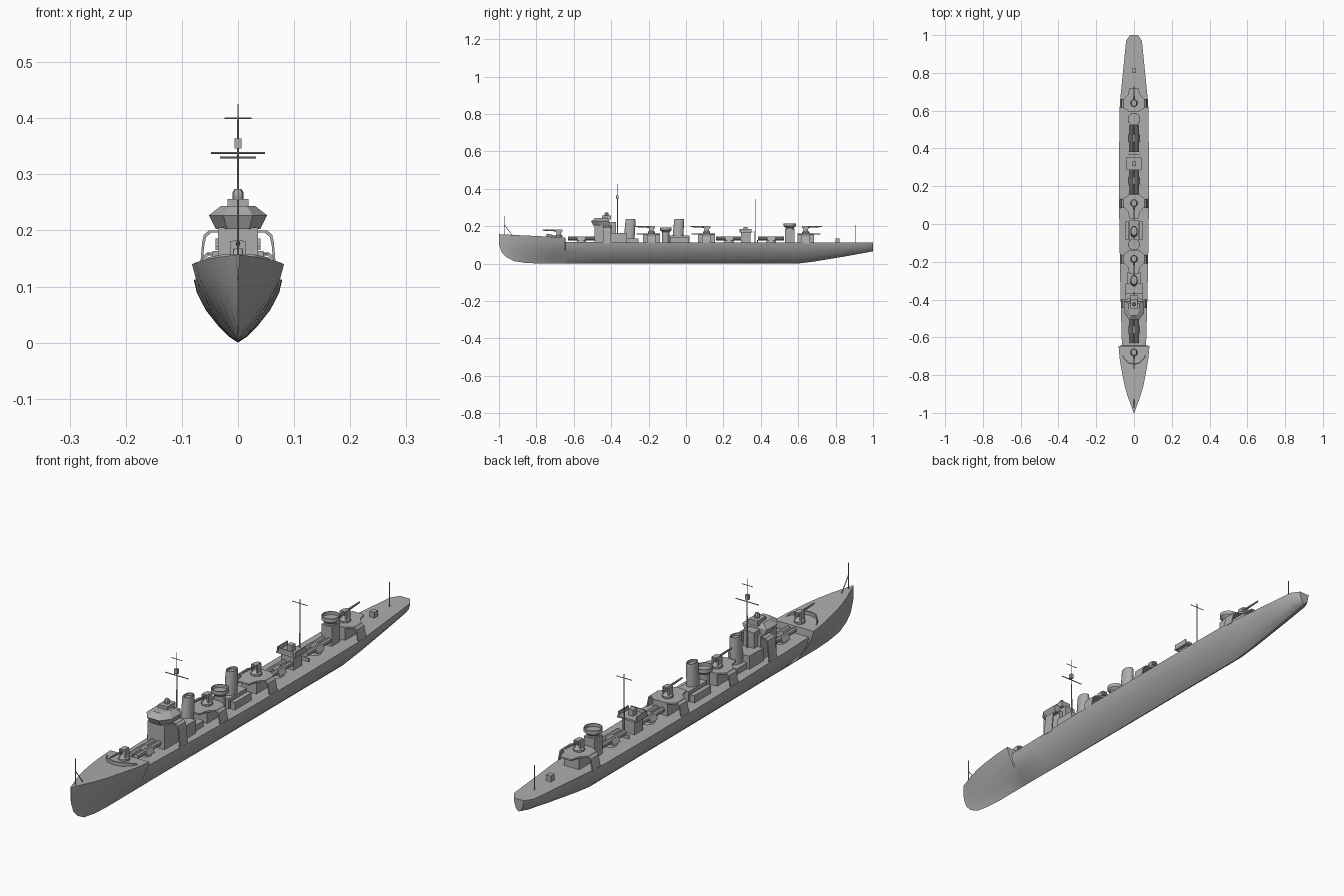
import bpy, bmesh, math
from mathutils import Vector

if "Cube" in bpy.data.objects:
    bpy.data.objects.remove(bpy.data.objects["Cube"])

grey = bpy.data.materials.new("warship_grey")
grey.diffuse_color = (0.42, 0.42, 0.42, 1)
grey.use_nodes = True
grey.node_tree.nodes["Principled BSDF"].inputs["Base Color"].default_value = grey.diffuse_color


def make(name, verts, faces, smooth=True):
    me = bpy.data.meshes.new(name)
    me.from_pydata([tuple(v) for v in verts], [], faces)
    bm = bmesh.new()
    bm.from_mesh(me)
    bmesh.ops.remove_doubles(bm, verts=bm.verts, dist=1e-5)
    bmesh.ops.recalc_face_normals(bm, faces=bm.faces)
    bm.to_mesh(me)
    bm.free()
    me.materials.append(grey)
    ob = bpy.data.objects.new(name, me)
    bpy.context.collection.objects.link(ob)
    if smooth:
        bpy.ops.object.select_all(action='DESELECT')
        ob.select_set(True)
        bpy.context.view_layer.objects.active = ob
        bpy.ops.object.shade_smooth_by_angle(angle=math.radians(35))
    return ob


def loft(name, rings, smooth=True):
    """Skin closed rings of equal length and cap both ends."""
    n = len(rings[0])
    verts = [v for r in rings for v in r]
    faces = [(i * n + j, i * n + (j + 1) % n, (i + 1) * n + (j + 1) % n, (i + 1) * n + j)
             for i in range(len(rings) - 1) for j in range(n)]
    faces += [tuple(range(n)), tuple(range(len(verts) - n, len(verts)))]
    return make(name, verts, faces, smooth)


def box(name, x, y, z):
    """Box from (min, max) ranges; a single x value is a half width."""
    if not isinstance(x, tuple):
        x = (-x, x)
    return loft(name, [[(x[0], y[0], h), (x[1], y[0], h), (x[1], y[1], h), (x[0], y[1], h)]
                       for h in z], False)


def rod(name, a, b, r1, r2=None, n=8):
    a, b = Vector(a), Vector(b)
    q = (b - a).to_track_quat('Z', 'Y')
    ring = lambda c, r: [c + q @ Vector((r * math.cos(t), r * math.sin(t), 0))
                         for t in [2 * math.pi * k / n for k in range(n)]]
    return loft(name, [ring(a, r1), ring(b, r1 if r2 is None else r2)])


def stack(name, y, levels, n=16):
    """Upright body of elliptical rings: (z, x radius, y radius, y shift)."""
    return loft(name, [[(rx * math.cos(2 * math.pi * k / n),
                         y + s + ry * math.sin(2 * math.pi * k / n), z) for k in range(n)]
                       for z, rx, ry, s in levels])


def extrude(name, profile, y0, y1):
    return loft(name, [[(x, y, z) for x, z in profile] for y in (y0, y1)], False)


# Hull: stations of (y, half width, deck z, keel z, fullness power)
stations = [(-1, .002, .157, .10, 1.5), (-.985, .007, .156, .06, 1.5), (-.96, .016, .155, .034, 1.5),
            (-.92, .031, .153, .013, 1.45), (-.86, .049, .150, .004, 1.4), (-.79, .063, .147, 0, 1.35),
            (-.72, .075, .143, 0, 1.3), (-.646, .082, .140, 0, 1.3), (-.643, .064, .115, 0, 1.1),
            (-.5, .068, .114, 0, 1), (-.3, .073, .113, 0, 1), (0, .078, .112, 0, 1), (.3, .079, .112, 0, 1),
            (.6, .077, .112, 0, .95), (.68, .071, .112, .010, .9), (.85, .054, .112, .038, .75),
            (.97, .042, .112, .060, .6), (1, .021, .112, .066, .6)]
section = [(.20, .10), (.42, .25), (.73, .52), (.93, .80), (1, 1)]
rings = []
for y, w, zd, zk, p in stations:
    side = [(w * f ** p, y, zk + (zd - zk) * h) for f, h in section]
    rings.append([(0, y, zk)] + side + [(0, y, zd)] + [(-x, b, c) for x, b, c in reversed(side)])
loft("hull", rings)

# Breakwater on the forecastle
for s in (-1, 1):
    loft("breakwater", [[(s * x, y, .142), (s * x, y + .006, .142), (s * x, y + .006, z), (s * x, y, z)]
                        for x, y, z in ((0, -.745, .157), (.03, -.738, .157), (.055, -.712, .152),
                                        (.062, -.695, .143))], False)


def gun(y, z, d):
    stack("gun_pedestal", y, [(z, .02, .02, 0), (z + .008, .02, .02, 0), (z + .02, .010, .010, 0),
                              (z + .034, .009, .009, 0)], 10)
    box("gun_breech", .008, (y - .014, y + .016), (z + .026, z + .042))
    for s in (-1, 1):
        box("gun_cheek", (s * .011 - .003, s * .011 + .003), (y - .012, y + .012), (z + .012, z + .04))
    rod("gun_barrel", (0, y - d * .02, z + .034), (0, y + d * .087, z + .038), .005, .003)


def saddle(name, y0, y1, top, low, foot):
    """Platform bridging the deck, with legs curving down to the deck edge."""
    o = [(foot, low), (foot - .006, top - .022), (foot - .009, top - .008), (foot - .018, top)]
    i = [(x - .004, z - (.004 if z > low else 0)) for x, z in reversed(o)]
    extrude(name, o + [(-x, z) for x, z in reversed(o)] + [(-x, z) for x, z in reversed(i)] + i, y0, y1)


# Guns: forecastle, two midships, one aft
gun(-.68, .141, -1)
for y, d in ((-.185, -1), (.11, -1), (.64, 1)):
    plate = [(-.026, -d * .045), (.026, -d * .045), (.055, -d * .025), (.055, d * .02),
             (.032, d * .045), (.024, d * .08), (-.024, d * .08), (-.032, d * .045),
             (-.055, d * .02), (-.055, -d * .025)]
    loft("gun_platform", [[(x, y + v, z) for x, v in plate] for z in (.155, .161)], False)
    box("gun_deckhouse", .032, (y - .045, y + .045), (.11, .156))
    saddle("platform_legs", y - .024, y + .022, .160, .108, .074)
    gun(y, .16, d)

# Twin torpedo mounts on turntables
for y in (-.56, .23, .455):
    stack("torpedo_turntable", y, [(.11, .028, .028, 0), (.124, .022, .022, 0)], 12)
    for s in (-1, 1):
        rod("torpedo_tube", (s * .0125, y - .07, .134), (s * .0125, y + .07, .134), .010, n=10)
    extrude("torpedo_saddle", [(-.03, .122), (.03, .122), (.02, .141), (-.02, .141)], y - .02, y + .02)

# Bridge: lower house, flared wheelhouse, faceted roof
box("bridge_house", .036, (-.49, -.395), (.11, .205))
box("bridge_rear_house", .045, (-.40, -.315), (.11, .163))


def bridge_ring(w, f, b, z):
    return [(-w, b, z), (-w, f + .035, z), (-w * .5, f, z), (w * .5, f, z), (w, f + .035, z), (w, b, z)]


loft("wheelhouse", [bridge_ring(.040, -.495, -.41, .203), bridge_ring(.052, -.507, -.41, .227),
                    bridge_ring(.030, -.485, -.42, .244)], False)
saddle("bridge_wings", -.445, -.40, .200, .108, .070)
box("bridge_rear_cabin", .022, (-.41, -.375), (.16, .222))
box("director_base", .019, (-.45, -.40), (.235, .256))
stack("director", -.425, [(.25, .008, .008, 0), (.259, .010, .010, 0), (.268, .010, .010, 0),
                          (.274, .006, .006, 0)], 8)

# Funnels with raked tops and inset mouths
for y in (-.297, -.037):
    stack("funnel", y, [(.11, .021, .031, -.008), (.13, .020, .029, -.007), (.225, .019, .027, 0),
                        (.237, .017, .025, 0), (.237, .014, .021, 0), (.228, .014, .021, 0)], 20)
box("funnel_house_forward", .035, (-.335, -.255), (.11, .135))
box("funnel_house_aft", .024, (-.09, .02), (.11, .150))
for s in (-1, 1):
    box("funnel_side_locker", (s * .037 - .009, s * .037 + .009), (-.085, .015), (.11, .140))


def tub(y, z0, z1, r):
    stack("bandstand", y, [(z0, r * .65, r * .65, 0), (z1 - .024, r * .65, r * .65, 0),
                           (z1 - .014, r, r, 0), (z1, r, r, 0), (z1, r * .9, r * .9, 0),
                           (z1 - .012, r * .9, r * .9, 0)], 16)


# Midships and aft bandstands
tub(-.108, .11, .193, .031)
tub(.555, .11, .215, .033)
box("aft_bandstand_house", .022, (.53, .58), (.11, .185))

# Aft control house with screens
box("aft_control_house", .026, (.295, .345), (.11, .17))
box("aft_control_platform", .040, (.285, .355), (.165, .172))
for s in (-1, 1):
    box("control_side_screen", (s * .038 - .002, s * .038 + .002), (.29, .35), (.17, .186))
box("control_front_screen", .03, (.285, .289), (.17, .186))
box("searchlight", .010, (.308, .33), (.17, .196))
box("mast_crosstree_base", .03, (.38, .384), (.11, .125))

# Masts, yards and staffs
rod("foremast", (0, -.366, .11), (0, -.366, .425), .0028, .0012)
box("crows_nest", .006, (-.374, -.362), (.346, .364))
rod("upper_yard", (-.024, -.366, .40), (.024, -.366, .40), .0013)
rod("lower_yard", (-.048, -.366, .338), (.048, -.366, .338), .0018)
rod("mainmast", (0, .37, .11), (0, .37, .345), .0028, .0014)
rod("main_yard", (-.032, .37, .330), (.032, .37, .330), .0014)
rod("jackstaff", (0, -.972, .15), (0, -.972, .254), .0018)
rod("jackstaff_stay", (0, -.970, .205), (0, -.93, .153), .0016)
rod("ensign_staff", (0, .907, .11), (0, .907, .206), .0018)

# Stern locker
box("stern_locker", .010, (.80, .822), (.11, .134))
